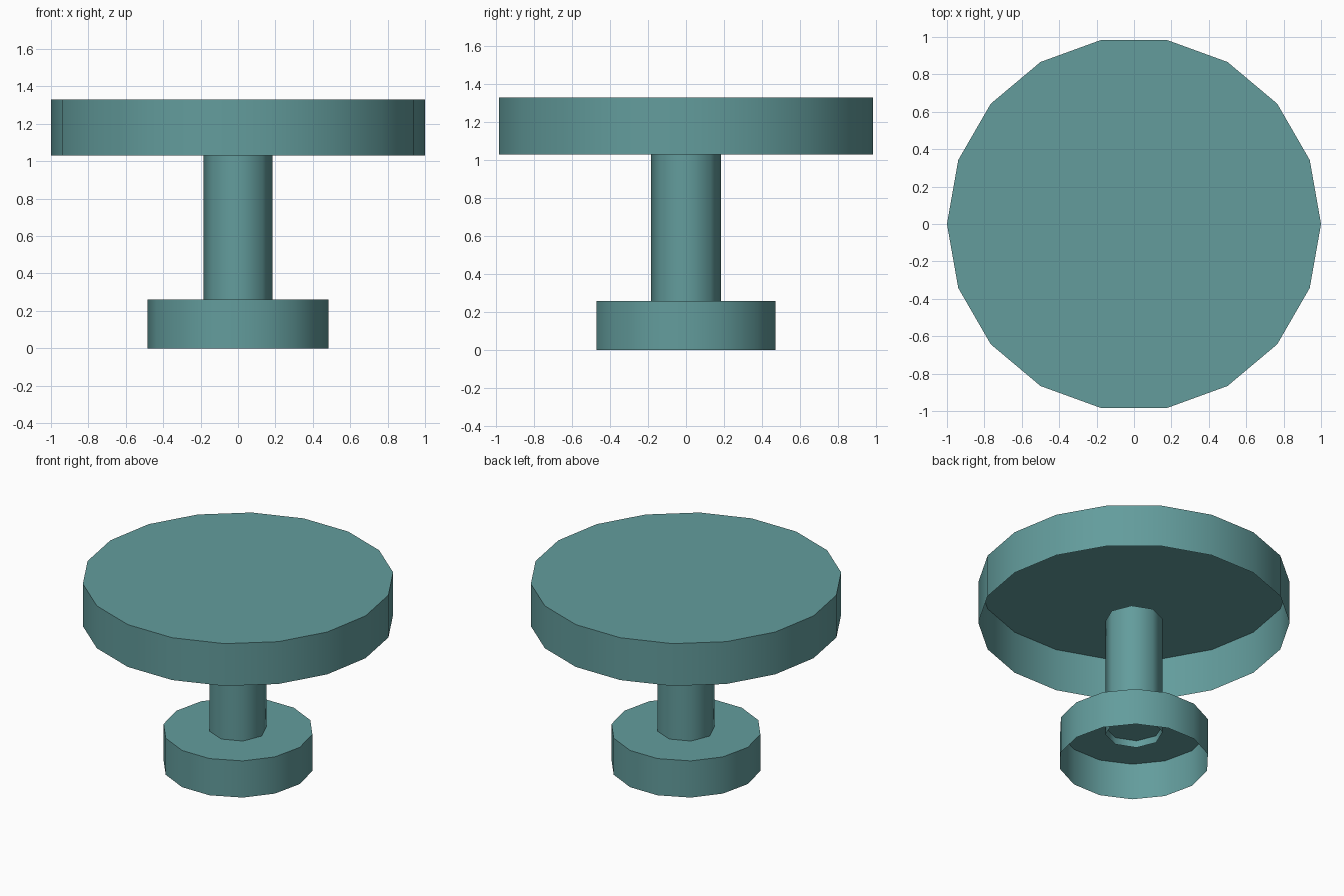
import bpy, bmesh, math
from mathutils import Matrix

cube = bpy.data.objects.get("Cube")
if cube:
    bpy.data.objects.remove(cube, do_unlink=True)

# Single flat colour
teal = bpy.data.materials.new("muted_teal")
teal.use_nodes = True
colour = (0.125, 0.335, 0.335, 1)
teal.diffuse_color = colour
teal.node_tree.nodes["Principled BSDF"].inputs["Base Color"].default_value = colour


def open_drum(name, sides, radius, bottom, top):
    """Thin cylinder shell, closed on top and open underneath, a corner on +x."""
    bm = bmesh.new()
    placement = (Matrix.Translation((0, 0, (bottom + top) / 2))
                 @ Matrix.Rotation(math.pi / 2, 4, "Z"))
    bmesh.ops.create_cone(bm, cap_ends=True, segments=sides, radius1=radius,
                          radius2=radius, depth=top - bottom, matrix=placement)
    bm.normal_update()
    underside = [f for f in bm.faces if f.normal.z < -0.9]
    bmesh.ops.delete(bm, geom=underside, context="FACES_ONLY")
    mesh = bpy.data.meshes.new(name)
    bm.to_mesh(mesh)
    bm.free()
    mesh.materials.append(teal)
    obj = bpy.data.objects.new(name, mesh)
    bpy.context.collection.objects.link(obj)

    # Smooth wall, crisp rim
    bpy.ops.object.select_all(action="DESELECT")
    obj.select_set(True)
    bpy.context.view_layer.objects.active = obj
    bpy.ops.object.shade_smooth_by_angle(angle=math.radians(60))
    return obj


# Foot, column and top of the round table
open_drum("table_base", 14, 0.484, 0, 0.26)
open_drum("table_column", 8, 0.185, 0.21, 1.05)
open_drum("table_top", 18, 1.0, 1.03, 1.33)
